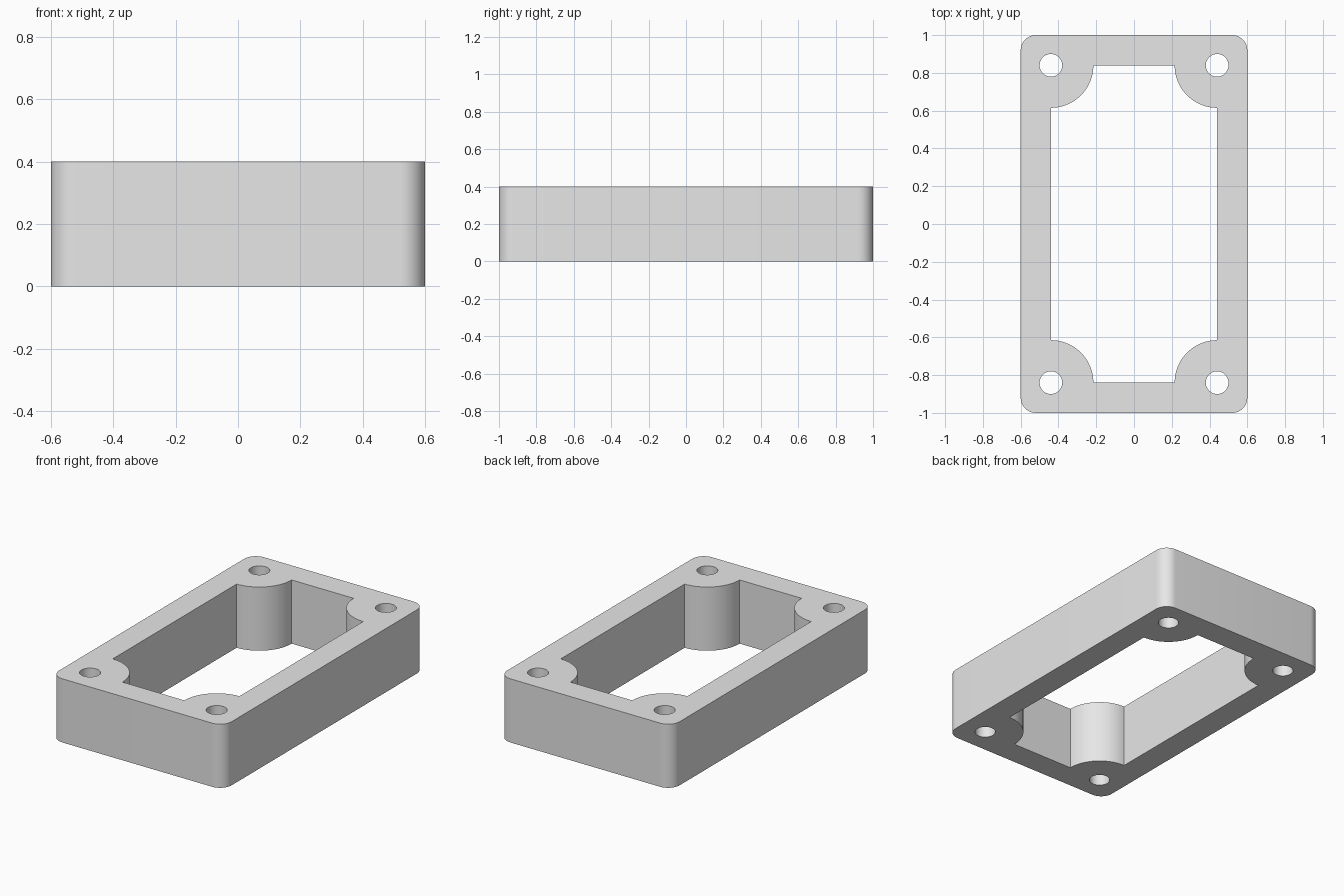
import bpy
import bmesh
from math import cos, sin, radians

if "Cube" in bpy.data.objects:
    bpy.data.objects.remove(bpy.data.objects["Cube"], do_unlink=True)

HALF_X, HALF_Y, HEIGHT = 0.6, 1.0, 0.4
HOLE_X, HOLE_Y = 0.44, 0.84          # hole centres and inner wall lines
EDGE_R, BOSS_R, HOLE_R = 0.08, 0.225, 0.06
CORNERS = [(1, 1), (-1, 1), (-1, -1), (1, -1)]


def arc(cx, cy, r, start, sweep, steps):
    """Points along an arc, both ends included."""
    angles = [radians(start + sweep * i / steps) for i in range(steps + 1)]
    return [(cx + r * cos(a), cy + r * sin(a)) for a in angles]


def add_loop(bm, points):
    verts = [bm.verts.new((x, y, 0)) for x, y in points]
    return [bm.edges.new((v, verts[i - 1])) for i, v in enumerate(verts)]


# Outline, central opening with rounded corner bosses, and screw holes
outline, opening, holes = [], [], []
for k, (sx, sy) in enumerate(CORNERS):
    outline += arc(sx * (HALF_X - EDGE_R), sy * (HALF_Y - EDGE_R),
                   EDGE_R, 90 * k, 90, 12)
    opening += arc(sx * HOLE_X, sy * HOLE_Y, BOSS_R, 270 + 90 * k, -90, 20)
    holes.append(arc(sx * HOLE_X, sy * HOLE_Y, HOLE_R, 0, 360, 40)[:-1])

# Fill the flat profile, then raise it into a solid frame
bm = bmesh.new()
edges = []
for loop in [outline, opening] + holes:
    edges += add_loop(bm, loop)
bmesh.ops.triangle_fill(bm, use_beauty=True, edges=edges, normal=(0, 0, 1))
raised = bmesh.ops.extrude_face_region(bm, geom=bm.faces[:], use_keep_orig=True)
bmesh.ops.translate(bm, vec=(0, 0, HEIGHT),
                    verts=[g for g in raised["geom"]
                           if isinstance(g, bmesh.types.BMVert)])
bmesh.ops.recalc_face_normals(bm, faces=bm.faces[:])

mesh = bpy.data.meshes.new("spacer_frame")
bm.to_mesh(mesh)
bm.free()
frame = bpy.data.objects.new("spacer_frame", mesh)
bpy.context.collection.objects.link(frame)

# Plain grey material
grey = bpy.data.materials.new("plain_grey")
grey.use_nodes = True
colour = (0.8, 0.8, 0.8, 1)
grey.diffuse_color = colour
grey.node_tree.nodes["Principled BSDF"].inputs["Base Color"].default_value = colour
mesh.materials.append(grey)

# Smooth the rounded walls, keep the rims sharp
bpy.ops.object.select_all(action="DESELECT")
frame.select_set(True)
bpy.context.view_layer.objects.active = frame
bpy.ops.object.shade_smooth_by_angle(angle=radians(30))
